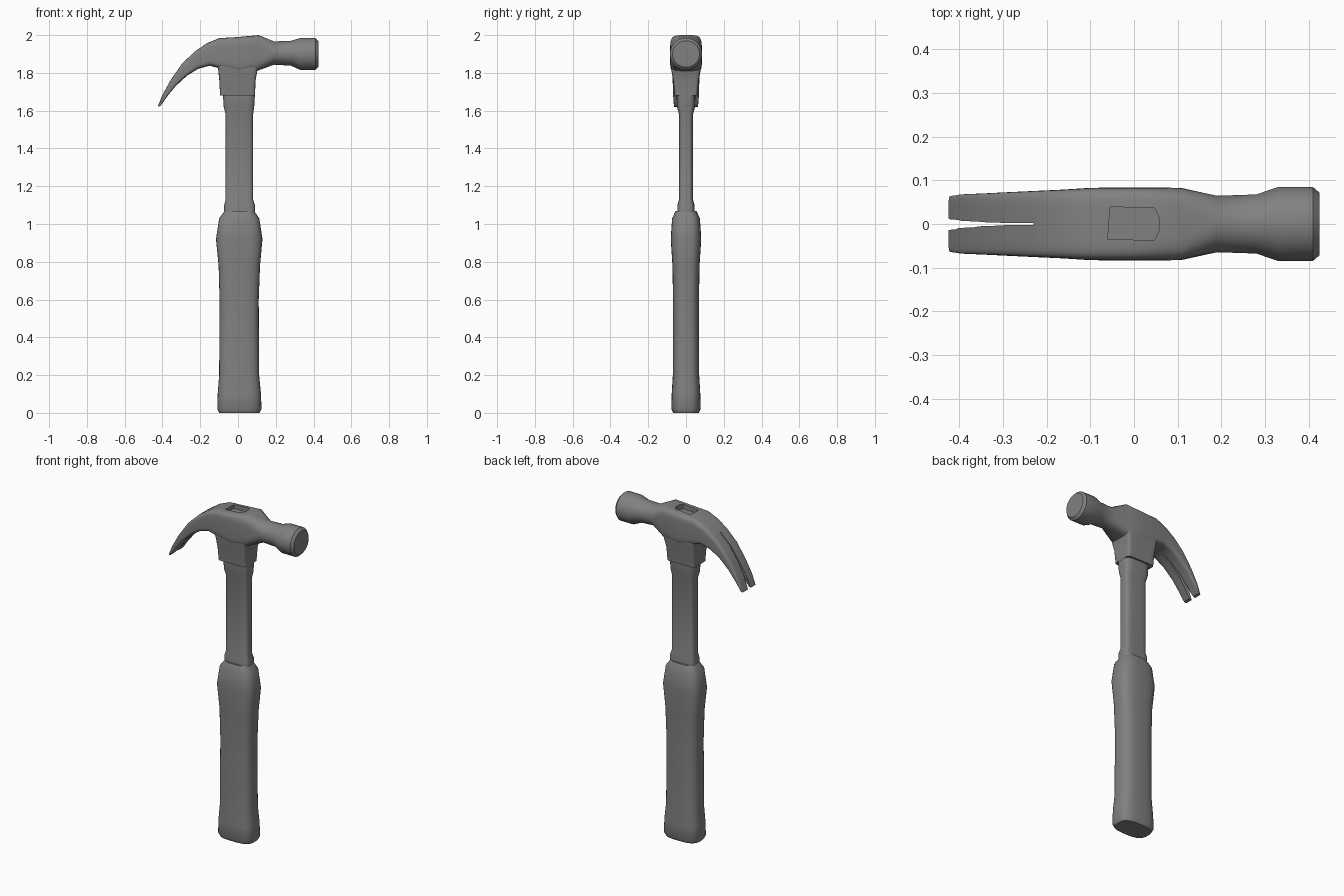
import bpy, bmesh, math

if "Cube" in bpy.data.objects:
    bpy.data.objects.remove(bpy.data.objects["Cube"], do_unlink=True)

steel = bpy.data.materials.new("dark grey")
steel.use_nodes = True
GREY = (0.22, 0.22, 0.22, 1)
steel.diffuse_color = GREY
steel.node_tree.nodes["Principled BSDF"].inputs["Base Color"].default_value = GREY


def power(value, exponent):
    return math.copysign(abs(value) ** (2 / exponent), value)


def make_object(name, rings):
    """Skin a row of equal closed rings and cap both ends."""
    bm = bmesh.new()
    loops = [[bm.verts.new(p) for p in ring] for ring in rings]
    count = len(loops[0])
    for low, high in zip(loops, loops[1:]):
        for i in range(count):
            j = (i + 1) % count
            bm.faces.new((low[i], low[j], high[j], high[i]))
    bm.faces.new(loops[0][::-1])
    bm.faces.new(loops[-1])
    bmesh.ops.recalc_face_normals(bm, faces=bm.faces)
    mesh = bpy.data.meshes.new(name)
    bm.to_mesh(mesh)
    bm.free()
    mesh.materials.append(steel)
    obj = bpy.data.objects.new(name, mesh)
    bpy.context.collection.objects.link(obj)
    return obj


def rounded_ring(start, end, half_width, exponent, sides=32):
    """Superellipse spanning two points of the x-z plane, with a width in y."""
    ring = []
    for i in range(sides):
        angle = math.tau * (i + 0.5) / sides
        along = (1 + power(math.cos(angle), exponent)) / 2
        ring.append((start[0] + (end[0] - start[0]) * along,
                     half_width * power(math.sin(angle), exponent),
                     start[1] + (end[1] - start[1]) * along))
    return ring


def upright(name, sections, exponent):
    """Vertical part from sections of height, left x, right x, half width."""
    return make_object(name, [rounded_ring((a, z), (b, z), w, exponent)
                              for z, a, b, w in sections])


def activate(obj):
    bpy.ops.object.select_all(action='DESELECT')
    obj.select_set(True)
    bpy.context.view_layer.objects.active = obj


def smooth(obj, degrees=35):
    activate(obj)
    bpy.ops.object.shade_smooth_by_angle(angle=math.radians(degrees))


def carve(obj, cutter):
    cutter.hide_render = True
    mod = obj.modifiers.new("carve", 'BOOLEAN')
    mod.operation = 'DIFFERENCE'
    mod.solver = 'EXACT'
    mod.object = cutter
    activate(obj)
    bpy.ops.object.modifier_apply(modifier=mod.name)
    bpy.data.objects.remove(cutter, do_unlink=True)


# Rubber grip with flared butt and swollen shoulder
grip = upright("grip", [
    (0, -.1, .115, .068), (.02, -.11, .125, .078), (.1, -.108, .122, .076),
    (.2, -.1, .112, .07), (.6, -.098, .11, .069), (.78, -.103, .117, .072),
    (.92, -.117, .13, .081), (1.03, -.1, .113, .074), (1.07, -.07, .085, .055),
], 3)
smooth(grip)

# Shaft with a collar at each end
shaft = upright("shaft", [
    (1.05, -.073, .09, .045), (1.1, -.073, .09, .045), (1.13, -.066, .08, .037),
    (1.58, -.066, .08, .037), (1.62, -.076, .086, .048), (1.69, -.08, .09, .05),
], 4)
smooth(shaft)

# Squared socket under the head
socket = upright("head_socket", [
    (1.68, -.095, .09, .061), (1.76, -.099, .093, .068),
    (1.82, -.105, .104, .079), (1.88, -.12, .13, .08),
], 10)
smooth(socket, 30)

# Head: underside point, upper point, half width, squareness
claw = [
    ((-.41, 1.625), (-.425, 1.62), .064, 6), ((-.375, 1.675), (-.402, 1.68), .068, 6),
    ((-.33, 1.73), (-.355, 1.765), .07, 6), ((-.27, 1.785), (-.295, 1.85), .073, 6),
    ((-.21, 1.822), (-.23, 1.912), .076, 6), ((-.15, 1.838), (-.165, 1.957), .079, 6),
    ((-.1, 1.825), (-.1, 1.984), .083, 6),
]
striker = [
    ((0, 1.8), (0, 1.99), .084, 6), ((.1, 1.81), (.11, 2), .083, 5),
    ((.19, 1.843), (.19, 1.967), .065, 2), ((.28, 1.838), (.28, 1.97), .068, 2),
    ((.33, 1.815), (.33, 1.985), .085, 2), ((.41, 1.815), (.41, 1.985), .085, 2),
    ((.425, 1.83), (.425, 1.97), .072, 2),
]
head = make_object("claw_head", [rounded_ring(*s) for s in claw + striker])

# Nail slot following the claw, wider beneath
slot = []
for i, (low, high, _, _) in enumerate([((-.44, 1.58), (-.46, 1.57), 0, 0)] + claw[:5]):
    top = max(.0125 - .0028 * i, .002)
    dx, dz = high[0] - low[0], high[1] - low[1]
    size = math.hypot(dx, dz)
    dx, dz = .03 * dx / size, .03 * dz / size
    slot.append([(low[0] - dx, -2 * top, low[1] - dz), (high[0] + dx, -top, high[1] + dz),
                 (high[0] + dx, top, high[1] + dz), (low[0] - dx, 2 * top, low[1] - dz)])
carve(head, make_object("slot_cutter", slot))

# Shallow pocket on the crown
outline = [(-.06, -.035), (.047, -.037), (.057, -.015), (.057, .015), (.047, .037), (-.055, .039)]
carve(head, make_object("pocket_cutter", [[(x, y, z) for x, y in outline] for z in (1.965, 2.05)]))
smooth(head)
